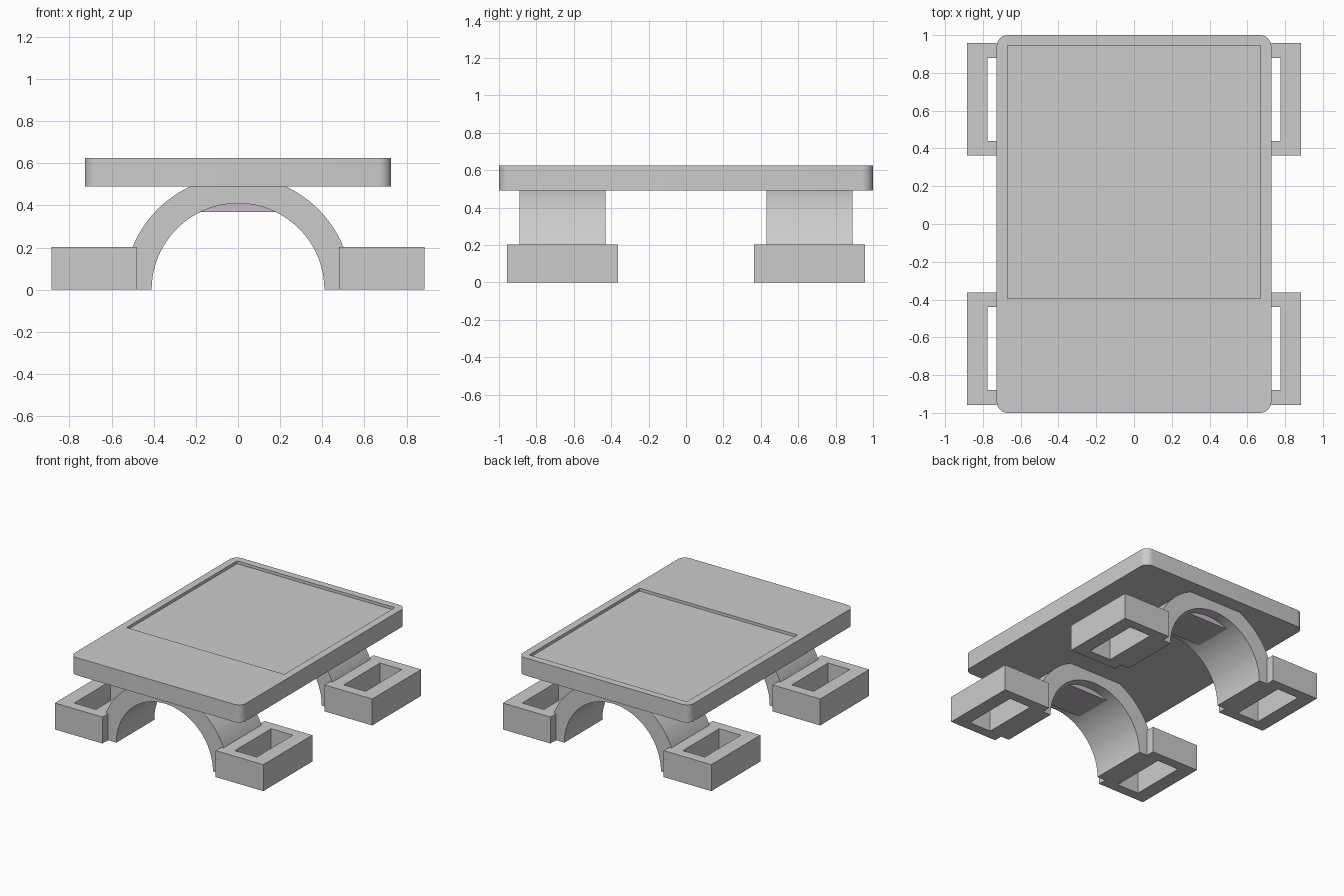
import bpy, bmesh, math

cube = bpy.data.objects.get("Cube")
if cube:
    bpy.data.objects.remove(cube, do_unlink=True)


def material(name, colour):
    mat = bpy.data.materials.new(name)
    mat.use_nodes = True
    mat.diffuse_color = colour
    mat.node_tree.nodes["Principled BSDF"].inputs["Base Color"].default_value = colour
    return mat


grey = material("light_grey", (0.6, 0.6, 0.6, 1))
mauve = material("mauve_grey", (0.57, 0.52, 0.58, 1))


def add_object(name, bm, mat):
    bmesh.ops.recalc_face_normals(bm, faces=bm.faces)
    mesh = bpy.data.meshes.new(name)
    bm.to_mesh(mesh)
    bm.free()
    mesh.materials.append(mat)
    obj = bpy.data.objects.new(name, mesh)
    bpy.context.collection.objects.link(obj)
    return obj


def smooth(obj):
    bpy.ops.object.select_all(action="DESELECT")
    obj.select_set(True)
    bpy.context.view_layer.objects.active = obj
    bpy.ops.object.shade_smooth_by_angle(angle=math.radians(30))


def box(name, low, high, mat=grey, corner=0):
    """Box between two corners, optionally with rounded upright edges."""
    bm = bmesh.new()
    bmesh.ops.create_cube(bm, size=1)
    for v in bm.verts:
        v.co = [h if c > 0 else l for c, l, h in zip(v.co, low, high)]
    if corner:
        upright = [e for e in bm.edges
                   if abs(e.verts[0].co.z - e.verts[1].co.z) > 0.01]
        bmesh.ops.bevel(bm, geom=upright, offset=corner, segments=8,
                        profile=0.5, affect="EDGES")
    return add_object(name, bm, mat)


def cut(obj, low, high):
    """Subtract a box from an object."""
    cutter = box("cutter", low, high)
    cutter.hide_render = True
    mod = obj.modifiers.new("cut", "BOOLEAN")
    mod.operation = "DIFFERENCE"
    mod.solver = "EXACT"
    mod.object = cutter
    bpy.context.view_layer.objects.active = obj
    bpy.ops.object.modifier_apply(modifier=mod.name)
    bpy.data.objects.remove(cutter, do_unlink=True)


def arch(name, inner, outer, y0, y1, steps=48):
    """Half ring standing on the ground, extruded along y."""
    bm = bmesh.new()
    angles = [math.pi * i / steps for i in range(steps + 1)]
    outline = [(outer * math.cos(a), outer * math.sin(a)) for a in angles]
    outline += [(inner * math.cos(a), inner * math.sin(a)) for a in reversed(angles)]
    face = bm.faces.new([bm.verts.new((x, y0, z)) for x, z in outline])
    made = bmesh.ops.extrude_face_region(bm, geom=[face])["geom"]
    for v in made:
        if isinstance(v, bmesh.types.BMVert):
            v.co.y = y1
    obj = add_object(name, bm, grey)
    smooth(obj)


# Rounded platform with a shallow rectangular recess in its top
platform = box("platform", (-0.727, -1, 0.49), (0.727, 1, 0.625), corner=0.06)
cut(platform, (-0.67, -0.395, 0.603), (0.67, 0.945, 0.7))
smooth(platform)

for end, sy in (("front", -1), ("back", 1)):
    # Arch under the platform, with a flat block set in its crown
    y0, y1 = sorted((sy * 0.43, sy * 0.89))
    arch(end + "_arch", 0.41, 0.54, y0, y1)
    box(end + "_crown_block", (-0.2, y0 + 0.08, 0.37), (0.2, y1 - 0.08, 0.55), mauve)
    # Feet with a slot through them
    for side, sx in (("left", 1), ("right", -1)):
        x0, x1 = sorted((sx * 0.48, sx * 0.885))
        foot = box(f"{end}_{side}_foot", (x0, sy * 0.66 - 0.297, 0),
                   (x1, sy * 0.66 + 0.297, 0.203))
        h0, h1 = sorted((sx * 0.59, sx * 0.775))
        cut(foot, (h0, sy * 0.66 - 0.22, -0.1), (h1, sy * 0.66 + 0.22, 0.3))
